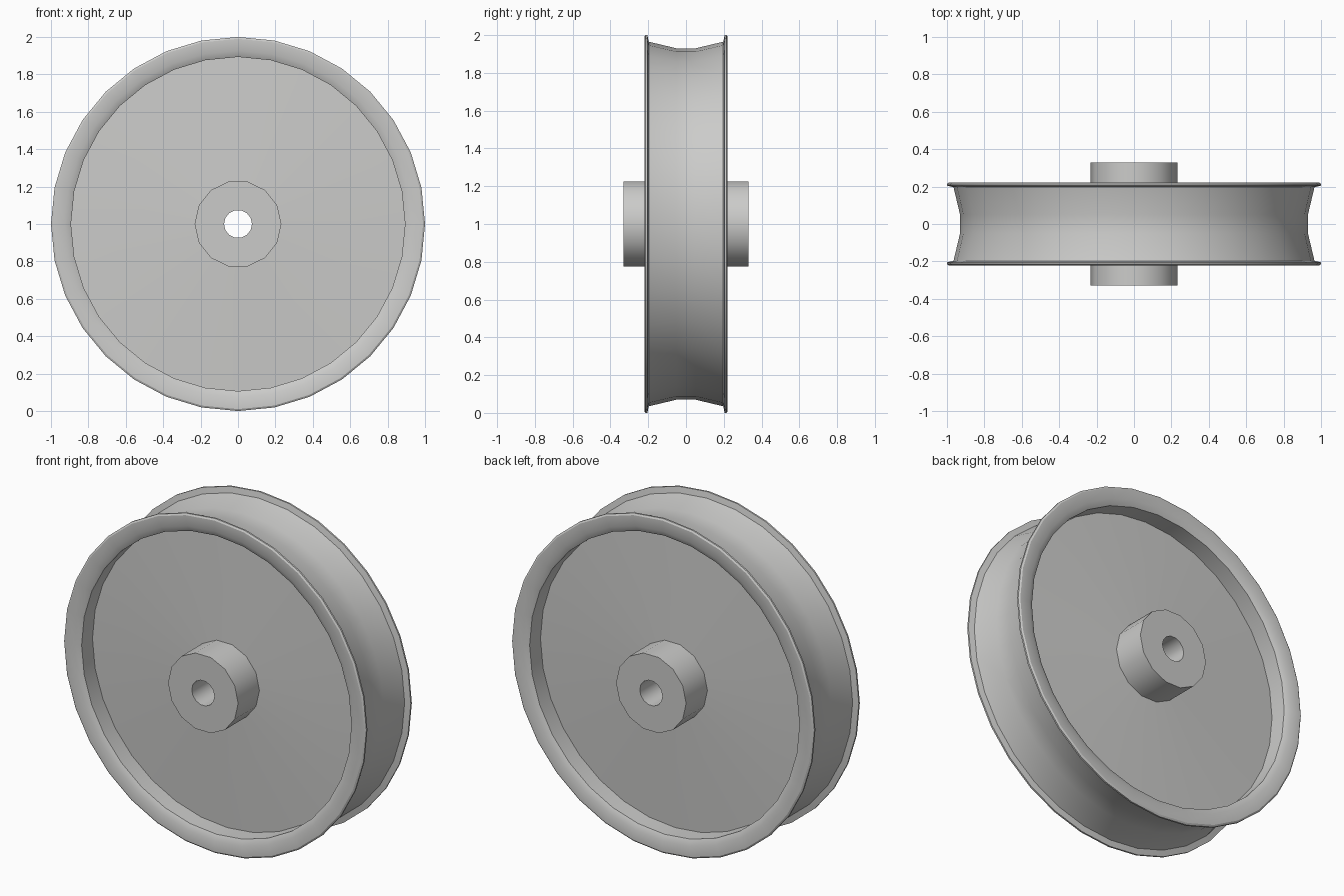
import bpy, bmesh, math

if "Cube" in bpy.data.objects:
    bpy.data.objects.remove(bpy.data.objects["Cube"])

grey = bpy.data.materials.new("light_grey")
grey.diffuse_color = (0.6, 0.6, 0.59, 1)
grey.use_nodes = True
grey.node_tree.nodes["Principled BSDF"].inputs["Base Color"].default_value = grey.diffuse_color


def lathe(name, profile, sides):
    """Spin a closed (radius, y) profile around the wheel axis (y, at z = 1)."""
    bm = bmesh.new()
    rings = []
    for i in range(sides):
        a = 2 * math.pi * i / sides
        rings.append([bm.verts.new((r * math.cos(a), y, 1 + r * math.sin(a)))
                      for r, y in profile])
    n = len(profile)
    for i in range(sides):
        p, q = rings[i], rings[(i + 1) % sides]
        for j in range(n):
            k = (j + 1) % n
            bm.faces.new((p[j], p[k], q[k], q[j]))
    bmesh.ops.recalc_face_normals(bm, faces=bm.faces)
    me = bpy.data.meshes.new(name)
    bm.to_mesh(me)
    bm.free()
    me.materials.append(grey)
    ob = bpy.data.objects.new(name, me)
    bpy.context.collection.objects.link(ob)
    bpy.ops.object.select_all(action='DESELECT')
    ob.select_set(True)
    bpy.context.view_layer.objects.active = ob
    bpy.ops.object.shade_smooth_by_angle(angle=math.radians(30))
    return ob


def mirrored(half):
    """Complete a half profile (y > 0) with its mirror image."""
    return half + [(r, -y) for r, y in reversed(half)]


# Grooved rim with two flanges and a slightly domed web
lathe("grooved_wheel", mirrored([
    (0.20, 0.13), (0.893, 0.10), (0.893, 0.203), (0.927, 0.221),
    (0.99, 0.221), (1.0, 0.215), (1.0, 0.205), (0.965, 0.197), (0.93, 0.05),
]), 32)

# Hub with a through bore
lathe("hub", mirrored([(0.075, 0.33), (0.232, 0.33)]), 14)
